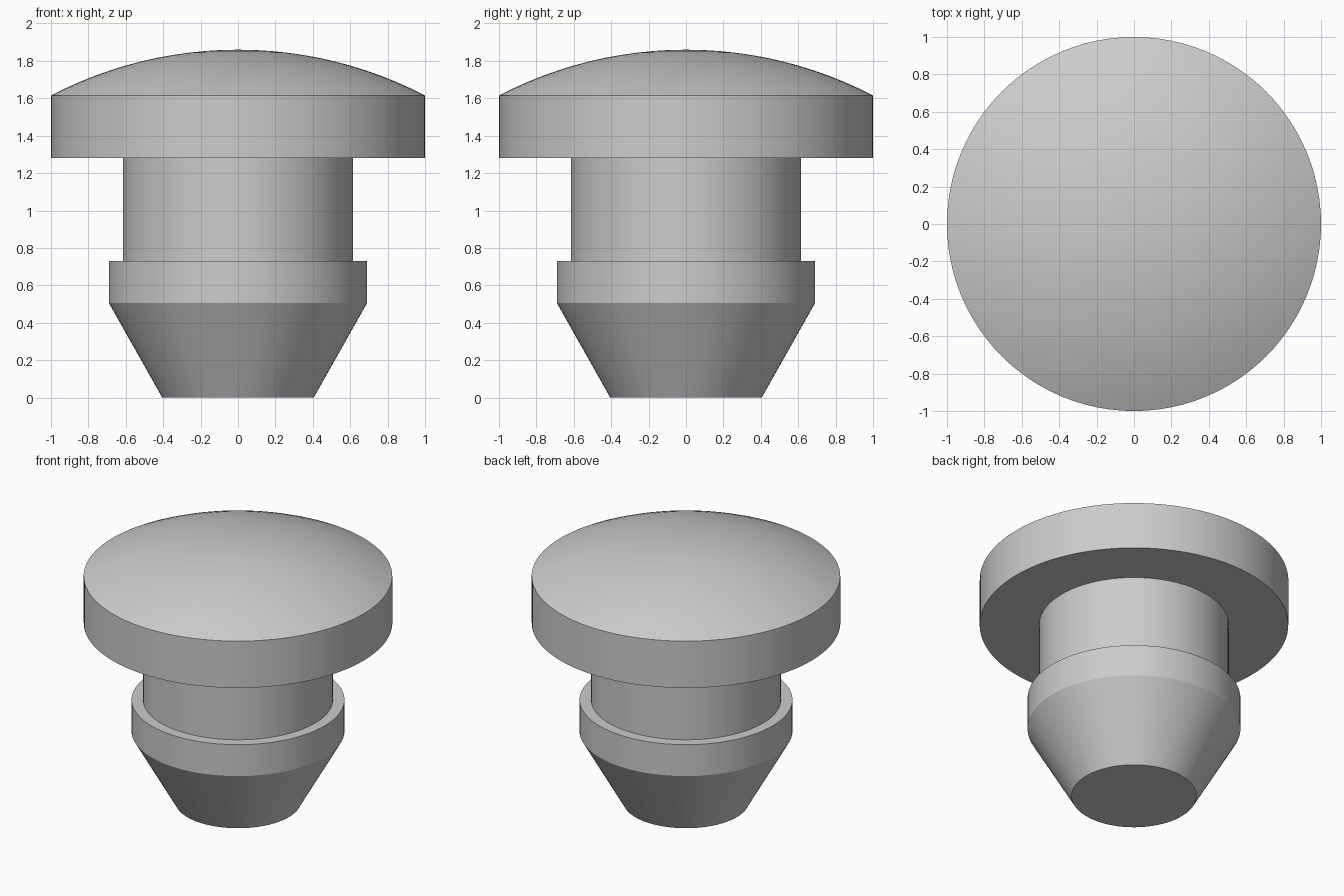
import bpy, bmesh, math

SEGMENTS = 96
NECK_R, CAP_R, TIP_R, BAND_R = 0.615, 1.0, 0.405, 0.69
BAND_Z, SHOULDER_Z, CAP_Z, RIM_Z, TOP_Z = 0.505, 0.73, 1.28, 1.615, 1.86

cube = bpy.data.objects.get("Cube")
if cube:
    bpy.data.objects.remove(cube, do_unlink=True)

grey = bpy.data.materials.new("plain grey")
grey.use_nodes = True
colour = (0.6, 0.6, 0.6, 1)
grey.diffuse_color = colour
grey.node_tree.nodes["Principled BSDF"].inputs["Base Color"].default_value = colour


def lathe(name, profile):
    """Revolve (radius, height) points about z, listed from bottom to top."""
    bm = bmesh.new()
    verts = [bm.verts.new((r, 0, z)) for r, z in profile]
    edges = [bm.edges.new(pair) for pair in zip(verts, verts[1:])]
    bmesh.ops.spin(bm, geom=verts + edges, axis=(0, 0, 1), cent=(0, 0, 0),
                   angle=math.tau, steps=SEGMENTS)
    bmesh.ops.remove_doubles(bm, verts=bm.verts, dist=0.0001)
    bmesh.ops.recalc_face_normals(bm, faces=bm.faces)
    # Open shells: make sure the side walls face outwards
    wall = max(bm.faces, key=lambda f: f.normal.xy.length)
    if wall.normal.xy.dot(wall.calc_center_median().xy) < 0:
        bmesh.ops.reverse_faces(bm, faces=bm.faces)
    mesh = bpy.data.meshes.new(name)
    bm.to_mesh(mesh)
    bm.free()
    mesh.materials.append(grey)
    obj = bpy.data.objects.new(name, mesh)
    bpy.context.collection.objects.link(obj)
    bpy.ops.object.select_all(action="DESELECT")
    obj.select_set(True)
    bpy.context.view_layer.objects.active = obj
    bpy.ops.object.shade_smooth_by_angle(angle=math.radians(25))
    return obj


# Tapered plug with its retaining band and shoulder
lathe("tapered_plug", [(0, 0), (TIP_R, 0), (BAND_R, BAND_Z),
                       (BAND_R, SHOULDER_Z), (NECK_R, SHOULDER_Z)])

# Straight neck
lathe("neck", [(NECK_R, SHOULDER_Z), (NECK_R, CAP_Z)])

# Wide cap with a shallow spherical dome
rise = TOP_Z - RIM_Z
sphere_r = (CAP_R ** 2 + rise ** 2) / (2 * rise)
sweep = math.asin(CAP_R / sphere_r)
steps = 12
dome = []
for i in range(steps + 1):
    a = sweep * (1 - i / steps)
    dome.append((sphere_r * math.sin(a), TOP_Z - sphere_r * (1 - math.cos(a))))
lathe("domed_cap", [(NECK_R, CAP_Z), (CAP_R, CAP_Z)] + dome)
